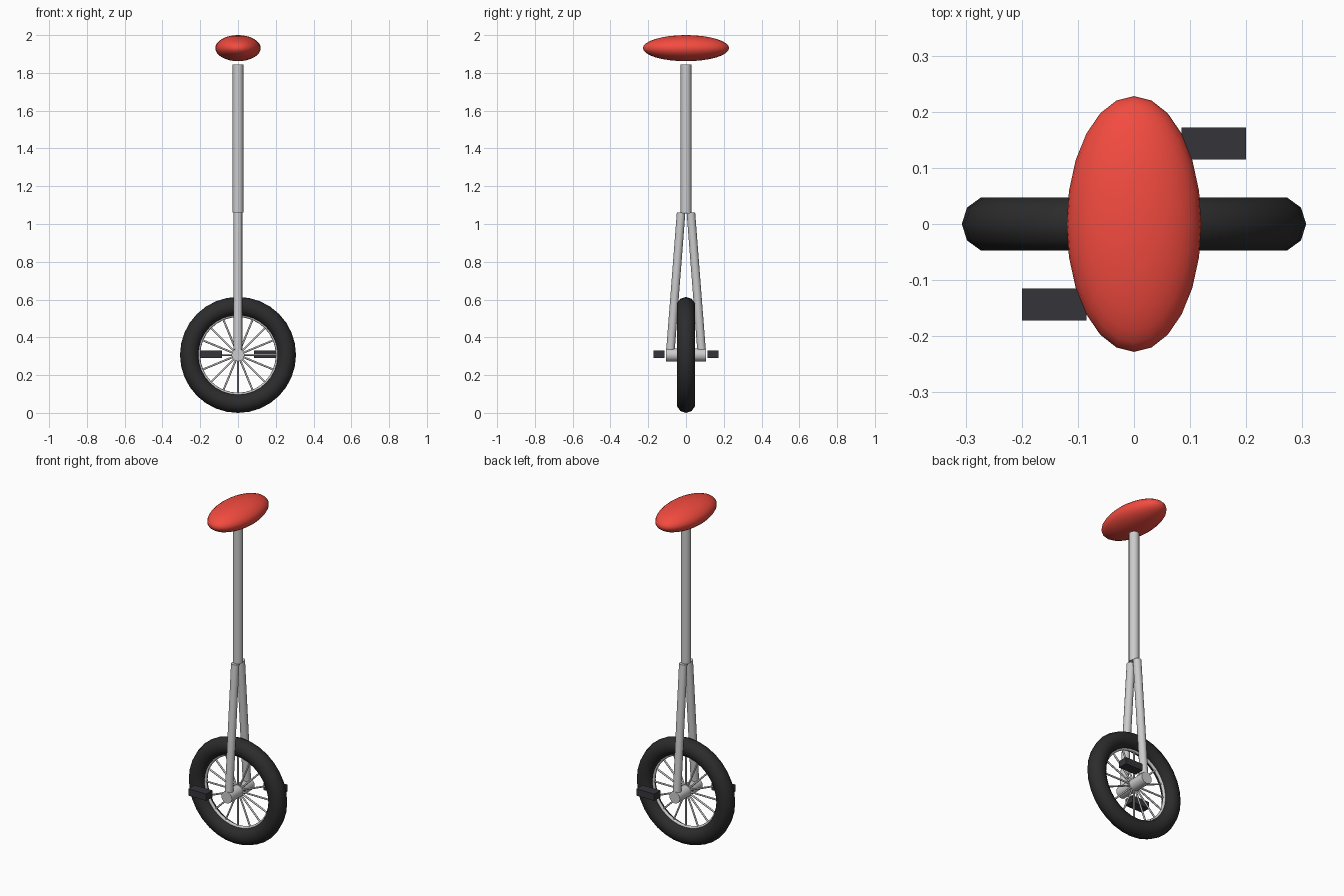
import bpy, math
from mathutils import Vector

if "Cube" in bpy.data.objects:
    bpy.data.objects.remove(bpy.data.objects["Cube"])

WHEEL_Z = 0.307


def material(name, color):
    m = bpy.data.materials.new(name)
    m.diffuse_color = color
    m.use_nodes = True
    m.node_tree.nodes["Principled BSDF"].inputs["Base Color"].default_value = m.diffuse_color
    return m


red = material("red", (0.9, 0.07, 0.05, 1))
black = material("black", (0.025, 0.025, 0.025, 1))
dark = material("dark_grey", (0.035, 0.035, 0.042, 1))


def finish(name, mat=None, smooth=True):
    ob = bpy.context.object
    ob.name = name
    if mat:
        ob.data.materials.append(mat)
    if smooth:
        bpy.ops.object.shade_smooth_by_angle(angle=math.radians(50))
    return ob


def rod(name, a, b, radius, sides=16):
    a, b = Vector(a), Vector(b)
    d = b - a
    bpy.ops.mesh.primitive_cylinder_add(
        vertices=sides, radius=radius, depth=d.length, location=(a + b) / 2,
        rotation=d.to_track_quat('Z', 'Y').to_euler())
    return finish(name)


def ring(name, major, minor, sides, mat=None):
    bpy.ops.mesh.primitive_torus_add(
        major_radius=major, minor_radius=minor, major_segments=32,
        minor_segments=sides, location=(0, 0, WHEEL_Z),
        rotation=(math.pi / 2, 0, 0))
    return finish(name, mat)


# Wheel: tyre, rim, hub and spokes
ring("tyre", 0.257, 0.05, 10, black)
ring("rim", 0.210, 0.010, 8)
rod("hub", (0, -0.105, WHEEL_Z), (0, 0.105, WHEEL_Z), 0.034)
for i in range(16):
    t = math.tau * i / 16
    rod(f"spoke_{i + 1}", (0, 0, WHEEL_Z),
        (0.207 * math.cos(t), 0, WHEEL_Z + 0.207 * math.sin(t)), 0.005, 8)

# Fork legs and pedals on each side
for s, side in ((-1, "front"), (1, "back")):
    rod(f"{side}_fork_leg", (0, 0.082 * s, 0.335), (0, 0.026 * s, 1.06), 0.0225)
    bpy.ops.mesh.primitive_cube_add(size=1, location=(0.1425 * s, 0.1435 * s, 0.31))
    bpy.context.object.scale = (0.115, 0.057, 0.04)
    finish(f"{side}_pedal", dark, smooth=False)

# Seat post
rod("seat_post", (0, 0, 1.06), (0, 0, 1.845), 0.028)

# Seat
bpy.ops.mesh.primitive_uv_sphere_add(segments=24, ring_count=16, radius=1,
                                     location=(0, 0, 1.931))
bpy.context.object.scale = (0.12, 0.228, 0.069)
bpy.ops.object.transform_apply(location=False, rotation=False, scale=True)
finish("seat", red)
